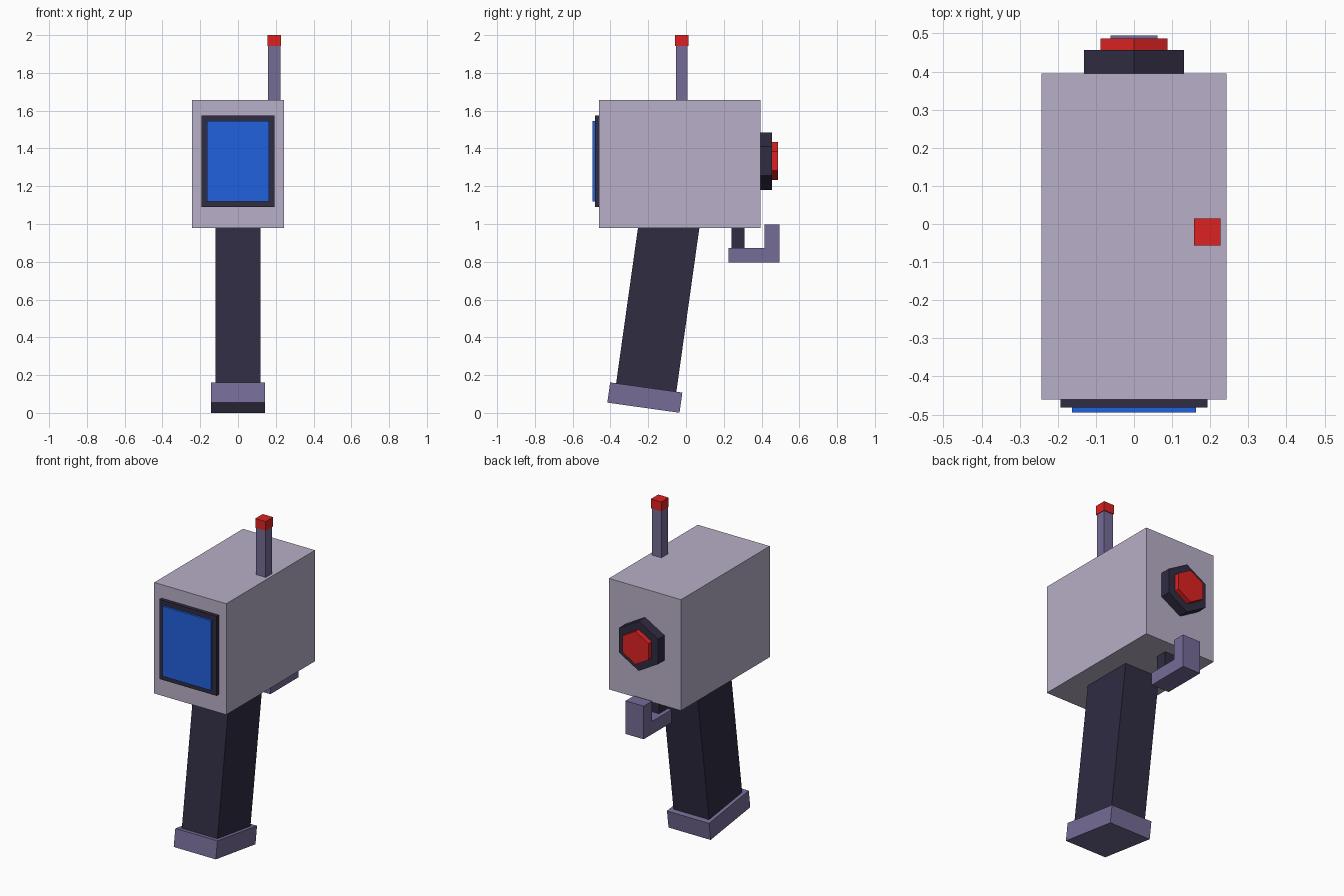
import bpy, bmesh
from math import radians
from mathutils import Matrix

if "Cube" in bpy.data.objects:
    bpy.data.objects.remove(bpy.data.objects["Cube"])


def material(name, rgb):
    m = bpy.data.materials.new(name)
    m.diffuse_color = (*rgb, 1)
    m.use_nodes = True
    m.node_tree.nodes["Principled BSDF"].inputs["Base Color"].default_value = m.diffuse_color
    return m


LILAC = material("pale_lilac", (0.48, 0.43, 0.57))
PURPLE = material("dusty_purple", (0.18, 0.15, 0.31))
DARK = material("dark_plum", (0.03, 0.025, 0.055))
RED = material("red", (0.73, 0.016, 0.016))
BLUE = material("blue", (0.016, 0.12, 0.72))


def finish(name, bm, mat):
    bmesh.ops.recalc_face_normals(bm, faces=bm.faces)
    mesh = bpy.data.meshes.new(name)
    bm.to_mesh(mesh)
    bm.free()
    mesh.materials.append(mat)
    obj = bpy.data.objects.new(name, mesh)
    bpy.context.collection.objects.link(obj)
    return obj


def box(name, x, y, z, mat):
    """Box from (min, max) ranges on each axis."""
    bm = bmesh.new()
    bmesh.ops.create_cube(bm, size=1)
    for v in bm.verts:
        v.co = [lo + (c + 0.5) * (hi - lo) for c, (lo, hi) in zip(v.co, (x, y, z))]
    return finish(name, bm, mat)


def hex_disc(name, radius, y0, y1, z, mat):
    """Hexagonal prism along y, one corner pointing up."""
    bm = bmesh.new()
    bmesh.ops.create_cone(bm, cap_ends=True, segments=6, radius1=radius,
                          radius2=radius, depth=y1 - y0)
    bmesh.ops.transform(bm, verts=bm.verts, matrix=Matrix.Translation((0, (y0 + y1) / 2, z))
                        @ Matrix.Rotation(radians(90), 4, 'X'))
    return finish(name, bm, mat)


# Main housing and screen
box("housing", (-0.243, 0.243), (-0.46, 0.395), (0.98, 1.657), LILAC)
box("screen_frame", (-0.193, 0.193), (-0.482, -0.46), (1.09, 1.575), DARK)
box("screen", (-0.163, 0.163), (-0.495, -0.482), (1.12, 1.546), BLUE)

# Antenna with red tip
box("antenna", (0.16, 0.224), (-0.053, 0.009), (1.657, 1.945), PURPLE)
box("antenna_tip", (0.157, 0.227), (-0.057, 0.014), (1.943, 2.0), RED)

# Emitter on the back
hex_disc("emitter_ring", 0.152, 0.395, 0.456, 1.333, DARK)
hex_disc("emitter_lens", 0.101, 0.456, 0.487, 1.333, RED)

# Leaning grip and its foot, placed along one tilted axis
grip = box("grip", (-0.12, 0.12), (-0.161, 0.161), (0.05, 0.96), DARK)
foot = box("grip_foot", (-0.142, 0.142), (-0.193, 0.193), (-0.054, 0.054), PURPLE)
for part in (grip, foot):
    part.location = (0, -0.218, 0.081)
    part.rotation_euler.x = radians(-8)

# Trigger post and L-shaped hook
box("trigger_post", (-0.035, 0.035), (0.24, 0.31), (0.86, 0.98), DARK)
bm = bmesh.new()
profile = [(0.225, 0.795), (0.495, 0.795), (0.495, 0.997),
           (0.415, 0.997), (0.415, 0.873), (0.225, 0.873)]
face = bm.faces.new([bm.verts.new((-0.061, y, z)) for y, z in profile])
ext = bmesh.ops.extrude_face_region(bm, geom=[face])
bmesh.ops.translate(bm, vec=(0.122, 0, 0),
                    verts=[g for g in ext["geom"] if isinstance(g, bmesh.types.BMVert)])
finish("trigger_hook", bm, PURPLE)
